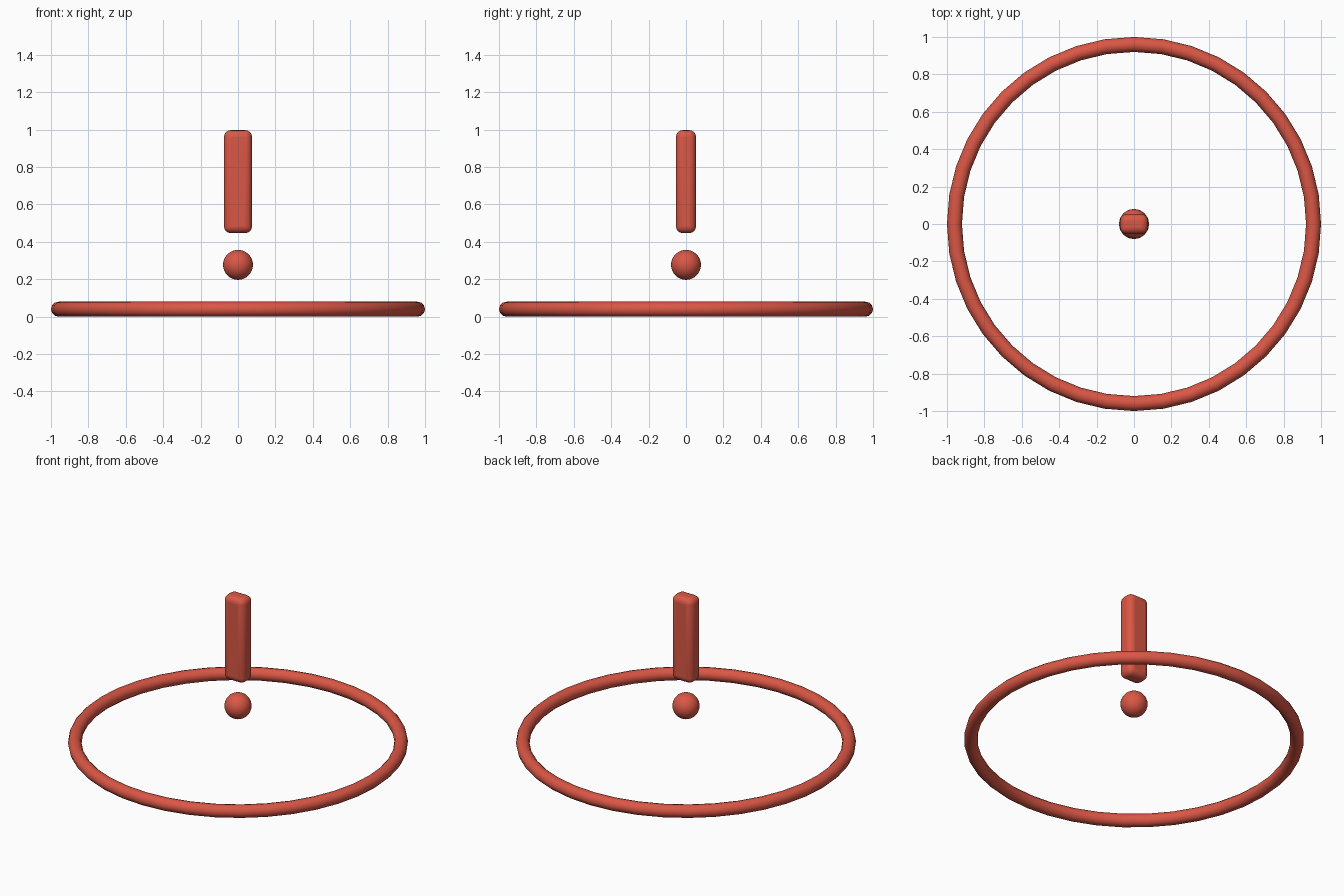
import bpy
import math

if "Cube" in bpy.data.objects:
    bpy.data.objects.remove(bpy.data.objects["Cube"])

red = bpy.data.materials.new("warm_red")
red.diffuse_color = (0.70, 0.095, 0.06, 1)
red.use_nodes = True
red.node_tree.nodes["Principled BSDF"].inputs["Base Color"].default_value = red.diffuse_color


def finish(name, angle=60):
    obj = bpy.context.object
    obj.name = name
    obj.data.materials.append(red)
    bpy.ops.object.shade_smooth_by_angle(angle=math.radians(angle))
    return obj


# Ground ring
bpy.ops.mesh.primitive_torus_add(major_radius=0.96, minor_radius=0.04,
                                 major_segments=40, minor_segments=12,
                                 location=(0, 0, 0.04))
finish("ground_ring")

# Dot of the floating marker
bpy.ops.mesh.primitive_uv_sphere_add(segments=32, ring_count=16, radius=0.08,
                                     location=(0, 0, 0.277))
finish("marker_dot")

# Upright rounded bar of the floating marker
bpy.ops.mesh.primitive_cube_add(size=1, location=(0, 0, 0.722))
bar = bpy.context.object
bar.scale = (0.15, 0.107, 0.55)
bpy.ops.object.transform_apply(location=False, rotation=False, scale=True)
finish("marker_bar", 40)
bevel = bar.modifiers.new("rounded_edges", 'BEVEL')
bevel.width = 0.036
bevel.segments = 4
bevel.limit_method = 'NONE'
